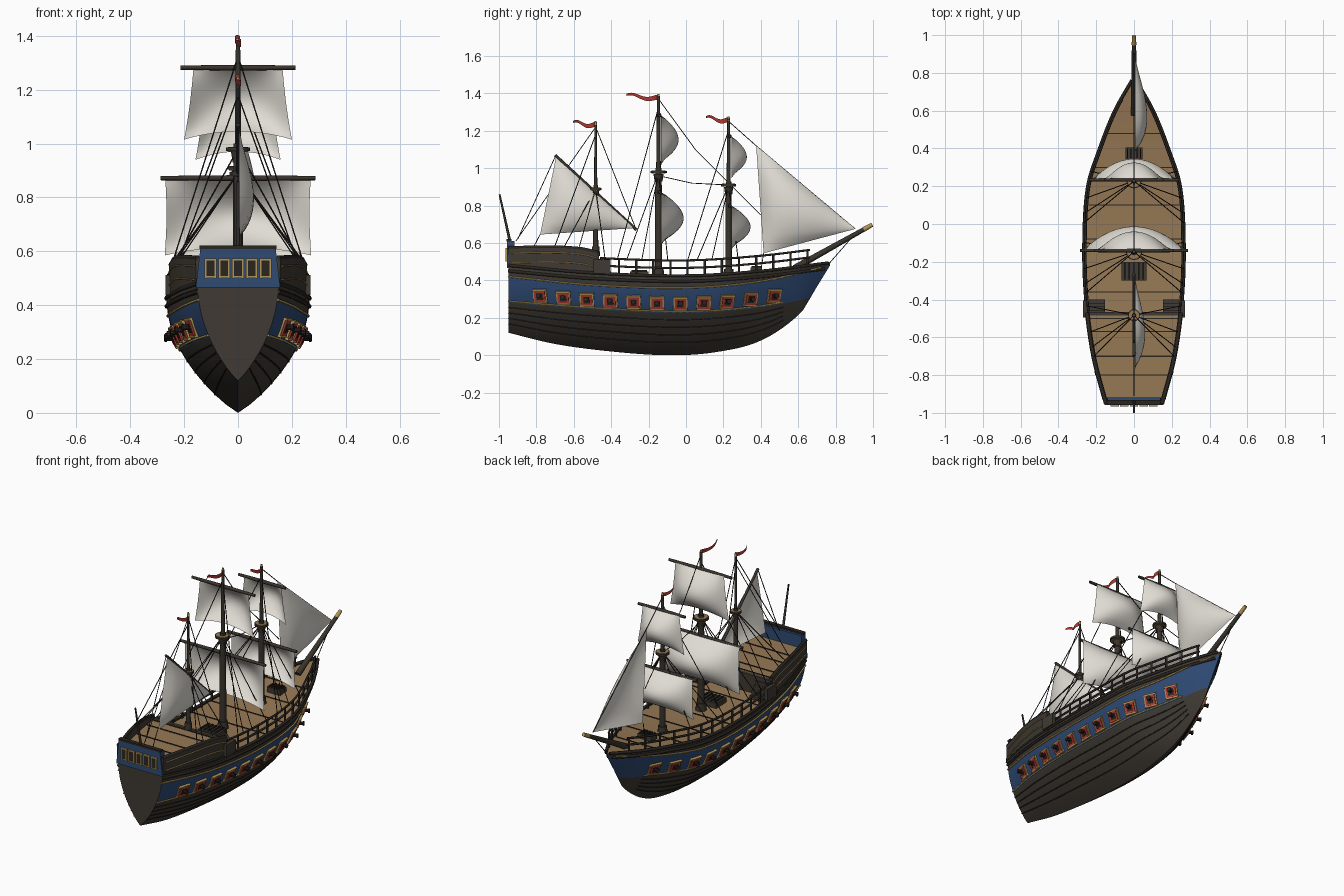
import bpy, bmesh, math
from mathutils import Vector, Matrix

if "Cube" in bpy.data.objects:
    bpy.data.objects.remove(bpy.data.objects["Cube"])


def material(name, *rgb):
    m = bpy.data.materials.new(name)
    m.use_nodes = True
    m.diffuse_color = (*rgb, 1)
    m.node_tree.nodes["Principled BSDF"].inputs["Base Color"].default_value = (*rgb, 1)
    return m


HULL = material("dark hull wood", .05, .042, .033)
TRIM = material("black wood", .023, .019, .015)
SPAR = material("spar wood", .04, .033, .025)
BLUE = material("blue paint", .028, .069, .175)
GOLD = material("gold paint", .45, .3, .09)
RED = material("red paint", .42, .04, .03)
DECK = material("deck planks", .305, .19, .09)
SAIL = material("sail canvas", .75, .72, .66)


# ---- helpers ----
def spline(*p):
    """Smooth function through (y, value) points."""
    def slope(i):
        a, b = p[max(i - 1, 0)], p[min(i + 1, len(p) - 1)]
        return (b[1] - a[1]) / (b[0] - a[0])

    def f(y):
        y = min(max(y, p[0][0]), p[-1][0])
        i = max(n for n in range(len(p) - 1) if p[n][0] <= y)
        h = p[i + 1][0] - p[i][0]
        t = (y - p[i][0]) / h
        s = t * t * (3 - 2 * t)
        return (p[i][1] * (1 - s) + p[i + 1][1] * s
                + h * t * (1 - t) * ((1 - t) * slope(i) - t * slope(i + 1)))
    return f


def span(a, b, n):
    return [a + (b - a) * i / n for i in range(n + 1)]


def finish(bm, name, mats, smooth=False, recalc=True):
    if recalc:
        bmesh.ops.recalc_face_normals(bm, faces=bm.faces[:])
    me = bpy.data.meshes.new(name)
    bm.to_mesh(me)
    bm.free()
    for m in mats:
        me.materials.append(m)
    ob = bpy.data.objects.new(name, me)
    bpy.context.collection.objects.link(ob)
    if smooth:
        bpy.ops.object.select_all(action='DESELECT')
        ob.select_set(True)
        bpy.context.view_layer.objects.active = ob
        bpy.ops.object.shade_smooth_by_angle(angle=math.radians(40))


def loft(bm, rows, rule=lambda j: 0, closed=False, caps=()):
    vs = [[bm.verts.new(p) for p in r] for r in rows]
    n = len(rows[0])
    for a, b in zip(vs, vs[1:]):
        for j in range(n if closed else n - 1):
            k = (j + 1) % n
            bm.faces.new((a[j], a[k], b[k], b[j])).material_index = rule(j)
    for end in caps:
        bm.faces.new(vs[end])


def paint(new, mat):
    for v in new["verts"]:
        for f in v.link_faces:
            f.material_index = mat


def box(bm, size, at, rot=Matrix(), mat=0):
    m = rot @ Matrix.Translation(at) @ Matrix.Diagonal((*size, 1))
    paint(bmesh.ops.create_cube(bm, size=1, matrix=m), mat)


def rod(bm, a, b, r1, r2=None, mat=0, seg=10):
    a, b = Vector(a), Vector(b)
    m = Matrix.Translation((a + b) / 2) @ (b - a).to_track_quat('Z', 'Y').to_matrix().to_4x4()
    paint(bmesh.ops.create_cone(bm, cap_ends=True, segments=seg, radius1=r1,
                                radius2=r1 if r2 is None else r2, depth=(b - a).length, matrix=m), mat)


def tubes(name, paths, radius, mat):
    cu = bpy.data.curves.new(name, 'CURVE')
    cu.dimensions, cu.bevel_depth, cu.bevel_resolution, cu.use_fill_caps = '3D', radius, 1, True
    for path in paths:
        s = cu.splines.new('POLY')
        s.points.add(len(path) - 1)
        for q, p in zip(s.points, path):
            q.co = (*p, 1)
    cu.materials.append(mat)
    bpy.context.collection.objects.link(bpy.data.objects.new(name, cu))


# ---- hull lines ----
beam = spline((-.95, .15), (-.7, .215), (-.4, .255), (-.1, .265), (.2, .245), (.4, .182), (.6, .102), (.77, .006))
keel = spline((-.95, .12), (-.7, .06), (-.4, .02), (-.1, 0), (.15, .015), (.4, .078), (.61, .223), (.69, .35), (.77, .48))
sheer = spline((-.95, .48), (-.5, .44), (0, .425), (.4, .45), (.77, .495))
band_low = spline((-.95, .28), (-.5, .245), (0, .225), (.4, .255), (.77, .33))
band_top = spline((-.95, .42), (-.5, .375), (0, .36), (.4, .395), (.77, .48))


def width(y, z):
    k = keel(y)
    t = min(max((z - k) / (sheer(y) - k), 0), 1)
    m = min(max((y - .2) / .57, 0), 1)
    return beam(y) * ((1 - m) * math.sin(math.pi / 2 * t ** .85) + m * t)


def side_lines(zf, y0, y1, out=0.0, n=40):
    """Matching paths along both hull sides at height zf(y)."""
    return [[(s * (width(y, zf(y)) + out), y, zf(y)) for y in span(y0, y1, n)] for s in (-1, 1)]


# hull shell: dark bottom, blue band, dark wale
rows = []
for y in span(-.95, .77, 48):
    k, s = keel(y), sheer(y)
    lo, hi = max(band_low(y), k), max(band_top(y), k)
    zs = span(k, lo, 7) + span(lo, hi, 3)[1:] + span(hi, s, 2)[1:]
    half = [(width(y, z), y, z) for z in zs]
    rows.append(half[::-1] + [(-x, yy, z) for x, yy, z in half[1:]])
bm = bmesh.new()
loft(bm, rows, lambda j: 1 if 2 <= min(j, 23 - j) < 5 else 0, caps=(0,))
finish(bm, "hull", [HULL, BLUE], True)

strakes = []
for f in (.3, .48, .66, .84):
    strakes += side_lines(lambda y: keel(y) + f * (band_low(y) - keel(y)), -.95, .52)
tubes("plank_strakes", strakes, .003, TRIM)
tubes("wales", side_lines(sheer, -.95, .76) + side_lines(lambda y: sheer(y) - .03, -.95, .74), .009, TRIM)
tubes("gold_mouldings", side_lines(band_top, -.95, .72, .002)
      + side_lines(lambda y: band_low(y) + .008, -.95, .52, .002), .005, GOLD)

# decks
bm = bmesh.new()
loft(bm, [[(s * (beam(y) - .004), y, sheer(y) - .01) for s in (-1, 1)] for y in span(-.49, .75, 24)])
loft(bm, [[(s * (beam(y) - .004), y, .535) for s in (-1, 1)] for y in span(-.94, -.48, 10)])
finish(bm, "decks", [DECK], recalc=False)
bm = bmesh.new()
for y in (.48, .3, .1, -.08, -.36):
    box(bm, (2 * beam(y) - .02, .006, .004), (0, y, sheer(y) - .008))
for y in (-.5, -.57, -.7, -.8):
    box(bm, (2 * beam(y) - .02, .006, .004), (0, y, .537))
finish(bm, "deck_seams", [TRIM])

# raised stern: bulwarks, front wall, stairs
poop_top = spline((-.95, .575), (-.7, .578), (-.55, .568), (-.48, .55))
bm = bmesh.new()
for s in (-1, 1):
    loft(bm, [[(s * (beam(y) + o), y, z) for o, z in
               ((.004, sheer(y) - .02), (.008, poop_top(y)), (-.014, poop_top(y)), (-.014, sheer(y) - .02))]
              for y in span(-.95, -.47, 12)], closed=True, caps=(0, -1))
    for i in range(4):
        box(bm, (.085, .02, .025 + .022 * i), (s * .195, -.41 - .019 * i, .435 + .011 * i))
    box(bm, (.022, .09, .075), (s * .258, -.45, .475))
box(bm, (.5, .02, .11), (0, -.475, .482))
finish(bm, "stern_castle", [HULL])
tubes("stern_cap_rail", [[(s * beam(y), y, poop_top(y)) for y in span(-.95, -.47, 12)] for s in (-1, 1)], .01, TRIM)
tubes("stern_gold_lines", [[(s * (beam(y) + .008), y, poop_top(y) + d) for y in span(-.93, -.48, 12)]
                           for s in (-1, 1) for d in (-.03, -.08)], .0035, GOLD)

# blue stern gallery with gold framed windows
bm = bmesh.new()
loft(bm, [[(sx * w, y, z) for sx, y in ((-1, -.958), (1, -.958), (1, -.918), (-1, -.918))]
          for w, z in ((.157, .465), (.14, .61))], closed=True, caps=(0, -1))
finish(bm, "stern_gallery", [BLUE])
bm = bmesh.new()
box(bm, (.285, .026, .012), (0, -.946, .615), mat=1)
for i in range(5):
    x = (i - 2) * .051
    box(bm, (.038, .006, .062), (x, -.96, .537), mat=1)
    for d in (-1, 1):
        box(bm, (.007, .012, .074), (x + d * .018, -.96, .537))
        box(bm, (.044, .012, .007), (x, -.96, .537 + d * .033))
finish(bm, "stern_windows", [GOLD, TRIM])

# gun ports and cannons
bm = bmesh.new()
for s in (-1, 1):
    for y in span(-.78, .47, 10):
        z = band_low(y) + .052
        p = Vector((s * width(y, z), y, z))
        along = Vector((s * (width(y + .02, z) - width(y - .02, z)), .04, 0)).normalized()
        up = Vector((s * (width(y, z + .03) - width(y, z - .03)), 0, .06)).normalized()
        out = along.cross(up).normalized() * s
        up = out.cross(along)
        m = Matrix((along, up, out)).transposed().to_4x4()
        m.translation = p
        box(bm, (.06, .06, .024), (0, 0, 0), m, 1)
        box(bm, (.034, .036, .026), (0, 0, .001), m, 2)
        for d in (-1, 1):
            box(bm, (.078, .009, .022), (0, d * .034, 0), m)
            box(bm, (.008, .068, .012), (d * .034, 0, 0), m)
        flat = Vector((out.x, out.y, 0)).normalized()
        rod(bm, p, p + flat * .036, .011, .009, 2)
        rod(bm, p + flat * .03, p + flat * .038, .013, None, 2)
finish(bm, "gun_ports", [GOLD, RED, TRIM])

# deck rails
rails = [[(s * max(beam(y) - .008, .01), y, sheer(y) + h) for y in span(-.46, .66, 26)]
         for s in (-1, 1) for h in (.042, .082)]
tubes("deck_rails", rails, .0065, TRIM)
tubes("rail_posts", [[(s * (beam(y) - .008), y, sheer(y) + h) for h in (-.01, .085)]
                     for s in (-1, 1) for y in span(-.45, .65, 12)], .007, TRIM)

# hatches
bm = bmesh.new()
for y, w, l in ((-.25, .13, .1), (.375, .09, .06)):
    z = sheer(y)
    box(bm, (w, l, .04), (0, y, z))
    for i in range(5):
        box(bm, (.007, l * .85, .01), ((i - 2) * w * .19, y, z + .023), mat=1)
finish(bm, "hatches", [HULL, TRIM])

# masts: (y, platform height, top, thickness)
MASTS = {"main": (-.147, .98, 1.385, .021), "fore": (.228, .91, 1.265, .019), "mizzen": (-.483, .89, 1.24, .015)}
for name, (y, zp, top, r) in MASTS.items():
    base = .53 if name == "mizzen" else .41
    bm = bmesh.new()
    rod(bm, (0, y, base - .1), (0, y, zp + .02), r, r * .8, seg=12)
    rod(bm, (0, y, zp), (0, y, top), r * .6, r * .4)
    rod(bm, (0, y, base), (0, y, base + .05), r * 1.6, r * 1.3)
    rod(bm, (0, y, zp - .05), (0, y, zp - .01), r, r * 1.3)
    rod(bm, (0, y, zp - .007), (0, y, zp + .005), r * 2.1, seg=16)
    rod(bm, (0, y, zp - .009), (0, y, zp + .007), r * 1.8, mat=2, seg=16)
    rod(bm, (0, y, top - .01), (0, y, top + .012), .008, .005, 1)
    finish(bm, name + "_mast", [SPAR, GOLD, DECK], True)
    # pennant
    length = .17 if name == "main" else .12
    bm = bmesh.new()
    loft(bm, [[(.012 * math.sin(t * 7), y - length * t, top - .005 - .018 * math.sin(t * 5.5) * t ** .5 + d)
               for d in (-.014 * (1 - .6 * t), .014 * (1 - .6 * t))] for t in span(0, 1, 14)])
    finish(bm, name + "_pennant", [RED], True, False)

# square sails on yards: (mast, top z, bottom z, top half width, bottom half width, belly, yard half length)
for part, z1, z0, w1, w0, belly, yard in (("main", .872, .585, .27, .272, .115, .287), ("main", 1.282, 1.015, .165, .2, .088, .213),
                                          ("fore", .8, .56, .215, .22, .098, .237), ("fore", 1.17, .94, .125, .158, .078, .16)):
    level = "lower" if z1 < 1 else "upper"
    y = MASTS[part][0] + .006
    bm = bmesh.new()
    for s in (-1, 1):
        rod(bm, (0, y, z1), (s * yard, y, z1), .011, .008)
    finish(bm, f"{part}_{level}_yard", [SPAR], True)
    bm = bmesh.new()
    loft(bm, [[(u * (w1 + (w0 - w1) * v) * (1 - .02 * math.sin(math.pi * v)),
                y + .008 + belly * (1 - u * u) * math.sin(math.pi * v ** 1.1) ** .8 + .01 * v * (1 - u * u),
                z1 + (z0 - z1) * v + .03 * v * (1 - u * u)) for u in span(-1, 1, 16)] for v in span(0, 1, 14)])
    finish(bm, f"{part}_{level}_sail", [SAIL], True, False)

# triangular sails
for name, a, b, c, belly in (("jib_sail", (.375, 1.12), (.415, .545), (.905, .675), .066),
                             ("lateen_sail", (-.695, 1.06), (-.78, .645), (-.27, .68), .055)):
    bm = bmesh.new()
    rows = []
    for v in span(0, 1, 14):
        row = []
        for u in span(0, 1, 12):
            k = ((1 - u) * (1 - v), u * (1 - v), v)
            row.append((.004 + belly * (27 * k[0] * k[1] * k[2]) ** .75,
                        *[sum(q * p[i] for q, p in zip(k, (a, b, c))) for i in (0, 1)]))
        rows.append(row)
    loft(bm, rows)
    bmesh.ops.remove_doubles(bm, verts=bm.verts[:], dist=.0001)
    finish(bm, name, [SAIL], True, False)

# bowsprit, lateen yard and stern pole
bm = bmesh.new()
rod(bm, (0, .58, .465), (0, .95, .672), .018, .012)
rod(bm, (0, .95, .672), (0, .996, .698), .013, .011, 1)
rod(bm, (0, -.7, 1.07), (0, -.265, .67), .008)
rod(bm, (0, -.935, .58), (0, -.997, .86), .008, .005)
finish(bm, "bowsprit_and_poles", [SPAR, GOLD], True)

# rigging
ropes = [[(0, -.147, 1.37), (0, .05, 1.1), (0, .4, .75)], [(0, -.147, .96), (0, .03, .92), (0, .228, .91)],
         [(0, .228, 1.25), (0, .375, 1.12), (0, .905, .675)], [(0, -.483, 1.22), (0, -.91, .61)],
         [(0, -.483, 1.22), (0, -.27, .68)], [(0, -.7, 1.06), (0, -.9, .62)],
         [(0, -.78, .645), (0, -.83, .55)], [(0, .9, .645), (0, .765, .49)], [(0, .415, .545), (0, .4, .45)]]
for y, zp, top, r in MASTS.values():
    for s in (-1, 1):
        for d, z in ((-.17, zp), (-.09, zp), (.05, zp), (-.22, top - .06)):
            e = y + d
            ropes.append([(0, y, z), (s * beam(e), e, poop_top(e) if e < -.47 else sheer(e) + .08)])
tubes("rigging", ropes, .0025, TRIM)
